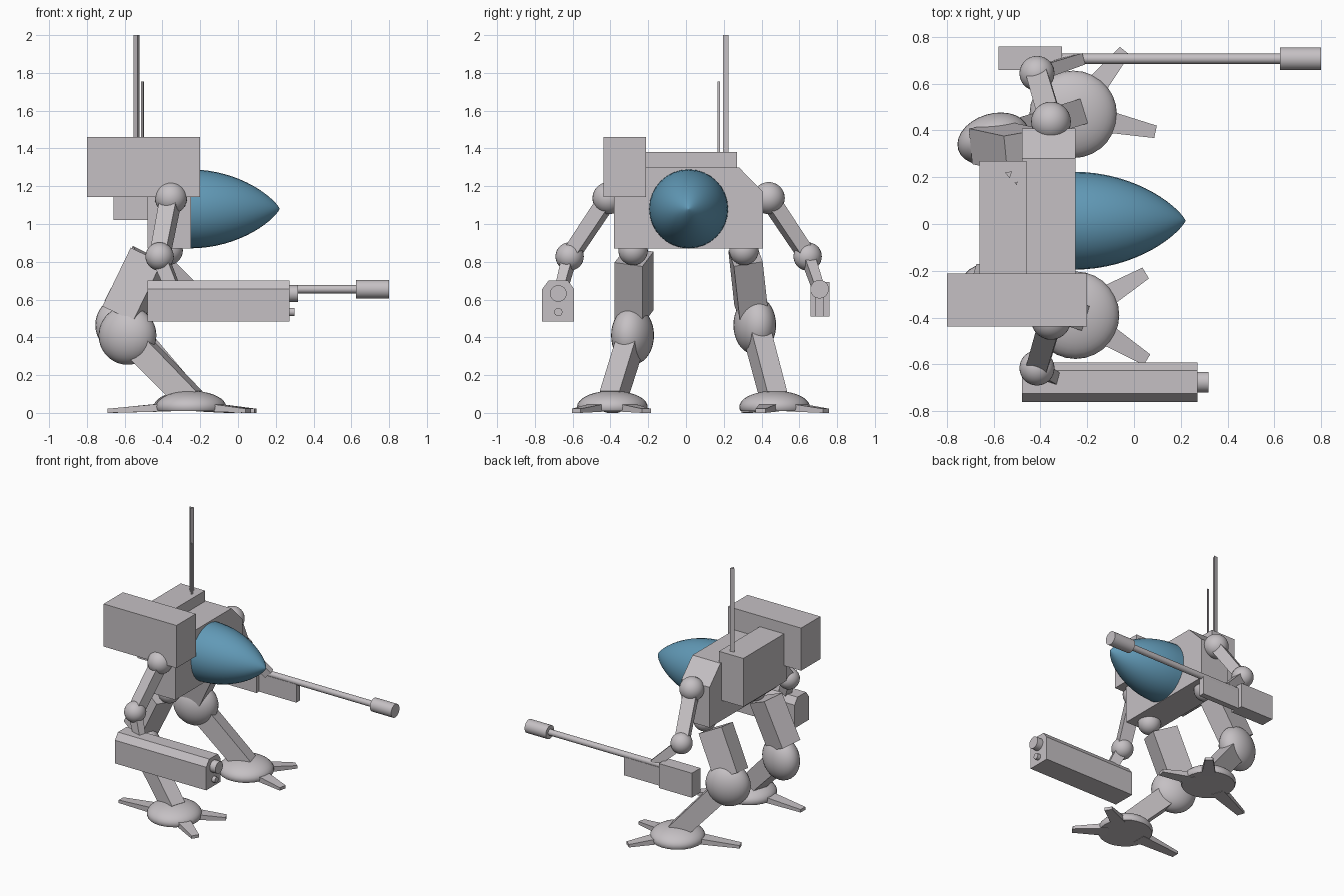
import bpy, bmesh, math
from mathutils import Vector, Matrix

if "Cube" in bpy.data.objects:
    bpy.data.objects.remove(bpy.data.objects["Cube"])

def material(name, col):
    m = bpy.data.materials.new(name)
    m.diffuse_color = (*col, 1)
    m.use_nodes = True
    m.node_tree.nodes["Principled BSDF"].inputs["Base Color"].default_value = m.diffuse_color
    return m

GREY = material("armour grey", (0.56, 0.53, 0.55))
BLUE = material("canopy blue", (0.12, 0.32, 0.47))
MID = 0.014  # y of the body's symmetry plane

def finish(name, bm, mat=GREY, smooth=False):
    bmesh.ops.recalc_face_normals(bm, faces=bm.faces)
    for f in bm.faces:
        f.smooth = smooth
    me = bpy.data.meshes.new(name)
    bm.to_mesh(me)
    bm.free()
    me.materials.append(mat)
    ob = bpy.data.objects.new(name, me)
    bpy.context.collection.objects.link(ob)
    if smooth:
        bpy.context.view_layer.objects.active = ob
        bpy.ops.object.select_all(action='DESELECT')
        ob.select_set(True)
        bpy.ops.object.shade_smooth_by_angle(angle=math.radians(40))
    return ob

def loft(name, rings, mat=GREY, smooth=False):
    """Skin a list of equal-sized point rings and cap both ends."""
    bm = bmesh.new()
    vs = [[bm.verts.new(p) for p in r] for r in rings]
    n = len(rings[0])
    for a, b in zip(vs, vs[1:]):
        for i in range(n):
            j = (i + 1) % n
            bm.faces.new((a[i], a[j], b[j], b[i]))
    bm.faces.new(vs[0])
    bm.faces.new(vs[-1])
    return finish(name, bm, mat, smooth)

def extrude_x(name, yz, x0, x1):
    return loft(name, [[(x, y, z) for y, z in yz] for x in (x0, x1)])

def box(name, x, y, z):
    return extrude_x(name, [(y[0], z[0]), (y[1], z[0]), (y[1], z[1]), (y[0], z[1])], *x)

def lathe_x(name, y, z, profile, seg=24, mat=GREY):
    rings = [[(x, y + r * math.cos(2 * math.pi * i / seg), z + r * math.sin(2 * math.pi * i / seg))
              for i in range(seg)] for x, r in profile]
    return loft(name, rings, mat, True)

def beam(name, a, b, size0, size1, yaw=0):
    """Tapered four-sided limb from a to b; sizes are (side, depth)."""
    a, b = Vector(a), Vector(b)
    ax = (b - a).normalized()
    ref = Vector((-math.sin(math.radians(yaw)), math.cos(math.radians(yaw)), 0))
    side = (ref - ax * ref.dot(ax)).normalized()
    dep = ax.cross(side)
    rings = [[p + side * s[0] / 2 * i + dep * s[1] / 2 * j
              for i, j in ((-1, -1), (1, -1), (1, 1), (-1, 1))]
             for p, s in ((a, size0), (b, size1))]
    return loft(name, rings)

def ball(name, c, r, yaw=0, floor=None):
    bm = bmesh.new()
    m = (Matrix.Translation(c) @ Matrix.Rotation(math.radians(yaw), 4, 'Z')
         @ Matrix.Diagonal((*r, 1)))
    bmesh.ops.create_uvsphere(bm, u_segments=28, v_segments=18, radius=1, matrix=m)
    if floor is not None:  # cut the underside flat
        g = bm.verts[:] + bm.edges[:] + bm.faces[:]
        cut = bmesh.ops.bisect_plane(bm, geom=g, plane_co=(0, 0, floor), plane_no=(0, 0, -1),
                                     clear_outer=True)
        bmesh.ops.contextual_create(bm, geom=[e for e in cut['geom_cut']
                                              if isinstance(e, bmesh.types.BMEdge)])
    return finish(name, bm, GREY, True)

# torso with sloped shoulders
h = [(0.394, 0.87), (0.394, 1.17), (0.266, 1.30)]
extrude_x("torso", [(MID + y, z) for y, z in h] + [(MID - y, z) for y, z in reversed(h)], -0.48, -0.25)
box("backpack", (-0.66, -0.46), (MID - 0.255, MID + 0.255), (1.02, 1.38))
box("shoulder_launcher", (-0.80, -0.20), (-0.438, -0.211), (1.143, 1.46))

# canopy nose
prof = []
for i in range(17):
    t = math.sin(math.pi / 2 * i / 16)
    prof.append((-0.255 + 0.475 * t, max(0.209 * (1 - t * t) ** 0.78, 0.001)))
lathe_x("canopy", MID, 1.08, prof, 32, BLUE)

# three-sided antennas
for name, x, y, r, top in (("antenna_tall", -0.535, 0.214, 0.018, 2.0),
                           ("antenna_short", -0.504, 0.175, 0.009, 1.755)):
    loft(name, [[(x + r * math.cos(math.radians(a)), y + r * math.sin(math.radians(a)), z)
                 for a in (40, 160, 280)] for z in (1.37, top)])

# arms
for s, side in ((1, "left"), (-1, "right")):
    sh = (-0.355, MID + s * 0.424, 1.137)
    el = (-0.415, MID + s * 0.63, 0.828)
    ball(side + "_shoulder", sh, (0.085,) * 3)
    ball(side + "_elbow", el, (0.075,) * 3)
    beam(side + "_upper_arm", sh, el, (0.095, 0.08), (0.09, 0.075), -90 + 20 * s)
beam("left_forearm", (-0.415, 0.644, 0.828), (-0.235, 0.703, 0.655), (0.06, 0.07), (0.05, 0.06), 10)
beam("right_forearm", (-0.415, -0.616, 0.828), (-0.345, -0.66, 0.66), (0.06, 0.08), (0.05, 0.07), -15)

# heavy gun pod with two short muzzles
extrude_x("gun_pod", [(-0.762, 0.483), (-0.762, 0.655), (-0.726, 0.702), (-0.626, 0.702),
                      (-0.592, 0.655), (-0.592, 0.483)], -0.48, 0.272)
lathe_x("gun_pod_muzzle", -0.676, 0.632, [(0.25, 0.044), (0.318, 0.044)])
lathe_x("gun_pod_small_muzzle", -0.676, 0.534, [(0.25, 0.022), (0.298, 0.022)], 16)

# long rifle
box("rifle_body", (-0.58, -0.308), (0.658, 0.76), (0.51, 0.692))
box("rifle_rail", (-0.32, 0.0), (0.686, 0.728), (0.51, 0.645))
lathe_x("rifle_barrel", 0.707, 0.655, [(-0.33, 0.022), (0.64, 0.022)], 16)
lathe_x("rifle_muzzle", 0.707, 0.655, [(0.625, 0.049), (0.80, 0.049)])

# legs: hip, thigh (top, bottom), knee, foot centre, thigh yaw, shin yaw, foot yaw
legs = (("right", (-0.37, -0.28, 0.86), (-0.465, -0.275, 0.825), (-0.615, -0.275, 0.515),
         (-0.585, -0.283, 0.41), (-0.25, -0.39), -20, -18, 0),
        ("left", (-0.37, 0.307, 0.86), (-0.465, 0.315, 0.83), (-0.615, 0.347, 0.54),
         (-0.602, 0.364, 0.465), (-0.26, 0.469), 10, 17, 20))
for side, hip, t0, t1, knee, foot, ty, sy, fy in legs:
    ball(side + "_hip", hip, (0.078,) * 3)
    beam(side + "_thigh", t0, t1, (0.155, 0.19), (0.155, 0.19), ty)
    ball(side + "_knee", knee, (0.157, 0.108, 0.155), sy)
    beam(side + "_shin", knee, (*foot, 0.07), (0.11, 0.14), (0.11, 0.13), sy)
    ball(side + "_foot", (*foot, 0.032), (0.187, 0.187, 0.085), 0, 0.01)
    for i, (ang, ln) in enumerate(((31, 0.35), (-32, 0.36), (180, 0.44))):
        a = math.radians(ang + fy)
        d, n = Vector((math.cos(a), math.sin(a), 0)), Vector((-math.sin(a), math.cos(a), 0))
        c = Vector((*foot, 0))
        rings = [[c + d * r + n * w * k + Vector((0, 0, z)) for k, z in
                  ((-1, zb), (1, zb), (1, zt), (-1, zt))]
                 for r, w, zb, zt in ((0.12, 0.05, 0.008, 0.052), (ln, 0.027, 0.0, 0.022))]
        loft(f"{side}_toe_{i + 1}", rings)
